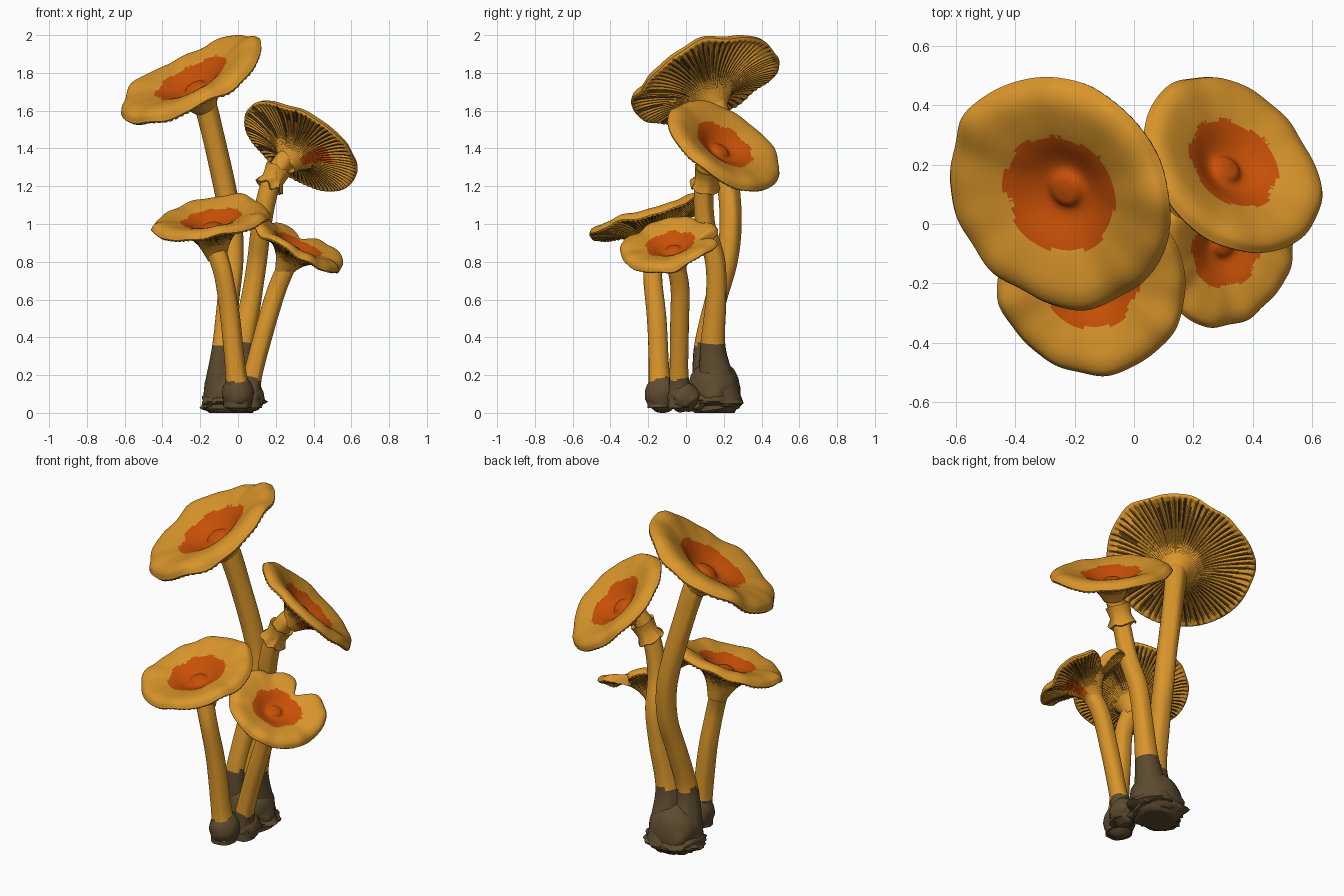
import bpy, bmesh, math, random
from mathutils import Vector, noise

random.seed(4)
cube = bpy.data.objects.get("Cube")
if cube:
    bpy.data.objects.remove(cube)


def material(name, rgb):
    m = bpy.data.materials.new(name)
    m.use_nodes = True
    m.diffuse_color = (*rgb, 1)
    bsdf = m.node_tree.nodes["Principled BSDF"]
    bsdf.inputs["Base Color"].default_value = (*rgb, 1)
    bsdf.inputs["Roughness"].default_value = 0.8
    return m


GOLD, ORANGE, SOIL, GROOVE = range(4)
PALETTE = [material("golden flesh", (0.7, 0.305, 0.024)),
           material("orange centre", (0.58, 0.08, 0.002)),
           material("soil brown", (0.11, 0.07, 0.028)),
           material("dark gill groove", (0.09, 0.045, 0.011))]


def finish(name, bm):
    bmesh.ops.recalc_face_normals(bm, faces=bm.faces)
    mesh = bpy.data.meshes.new(name)
    bm.to_mesh(mesh)
    bm.free()
    for m in PALETTE:
        mesh.materials.append(m)
    ob = bpy.data.objects.new(name, mesh)
    bpy.context.collection.objects.link(ob)
    bpy.ops.object.select_all(action="DESELECT")
    ob.select_set(True)
    bpy.context.view_layer.objects.active = ob
    bpy.ops.object.shade_smooth_by_angle(angle=math.radians(50))


def smooth_path(points, steps):
    """Catmull-Rom interpolation through points of any dimension."""
    pts = [Vector(p) for p in points]
    pts = [pts[0] * 2 - pts[1]] + pts + [pts[-1] * 2 - pts[-2]]
    out = []
    for i in range(1, len(pts) - 2):
        a, b, c, d = pts[i - 1:i + 3]
        for s in range(steps):
            t = s / steps
            out.append(0.5 * (2 * b + (c - a) * t + (2 * a - 5 * b + 4 * c - d) * t * t
                              + (3 * b - a - 3 * c + d) * t ** 3))
    return out + [pts[-2]]


def bridge(bm, rings, paint):
    """Skin consecutive closed rings; paint(row, column, face) gives the colour."""
    n = len(rings[0])
    for i in range(len(rings) - 1):
        for j in range(n):
            k = (j + 1) % n
            f = bm.faces.new((rings[i][j], rings[i][k], rings[i + 1][k], rings[i + 1][j]))
            f.material_index = paint(i, j, f)


# Stems: path points are (x, y, z, radius)
def stem(name, points, soil_top, sides=32):
    bm = bmesh.new()
    path = smooth_path(points, 10)
    rings = []
    for i, p in enumerate(path):
        tangent = (path[min(i + 1, len(path) - 1)] - path[max(i - 1, 0)]).to_3d().normalized()
        turn = Vector((0, 0, 1)).rotation_difference(tangent)
        ring = []
        for j in range(sides):
            a = math.tau * j / sides
            d = Vector((math.cos(a), math.sin(a), 0))
            r = p[3] * (1 + 0.1 * noise.noise(d * 1.5 + Vector((0, 0, p[2] * 2))))
            ring.append(bm.verts.new(p.to_3d() + turn @ d * r))
        rings.append(ring)

    def paint(i, j, f):
        c = f.calc_center_median()
        return SOIL if c.z < soil_top + 0.03 * noise.noise(c * 14) else GOLD
    bridge(bm, rings, paint)
    bm.faces.new(rings[0]).material_index = SOIL
    bm.faces.new(rings[-1])
    finish(name, bm)


# Cap profile in units of cap radius, from the middle of the top to the stem
TOP = [(0.01, -0.11), (0.1, -0.125), (0.17, -0.17), (0.26, -0.155), (0.45, -0.055),
       (0.65, 0.01), (0.82, 0.04), (0.94, 0.01), (1.0, -0.07)]
UNDER = [(1.0, -0.07), (0.975, -0.11), (0.9, -0.11), (0.7, -0.14), (0.45, -0.22),
         (0.27, -0.36), (0.15, -0.56)]
GILLS, PER_GILL = 72, 4


def cap(name, centre, normal, radius, wave, funnel, patch=None, notch=None):
    bm = bmesh.new()
    turn = Vector((0, 0, 1)).rotation_difference(Vector(normal))
    lower = [(r, -0.11 + (h + 0.11) * funnel) if h < -0.11 else (r, h) for r, h in UNDER]
    top, under = smooth_path(TOP, 6), smooth_path(lower, 3)[1:]
    n = GILLS * PER_GILL
    waves = [(k, random.uniform(0, math.tau), amp) for k, amp in
             ((2, 1), (3, 0.8), (5, 0.6), (8, 0.5), (13, 0.25))]
    rings = []
    for i, (t, h) in enumerate(top + under):
        below = i - len(top)
        depth = math.sin(math.pi * max(0, below) / len(under)) * 0.04 * t
        ring = []
        for j in range(n):
            a = math.tau * j / n
            w = wave * sum(amp * math.sin(k * a + ph) for k, ph, amp in waves)
            r = t * (1 + 0.35 * w * t ** 2)
            z = h + w * t ** 3
            if j % PER_GILL in (2, 3):
                z += depth
            if notch is not None:
                away = (a - notch + math.pi) % math.tau - math.pi
                cut = math.exp(-(away / 0.2) ** 2) * t ** 3
                r -= 0.4 * cut
                z -= 0.12 * cut
            local = Vector((r * math.cos(a), r * math.sin(a), z)) * radius
            ring.append(bm.verts.new(Vector(centre) + turn @ local))
        rings.append(ring)
    spans = [(random.randint(0, 6), random.randint(9, 14), random.random()) for _ in range(GILLS)]

    def paint(i, j, f):
        a = math.tau * j / n
        if i < len(top) - 1:
            edge = 0.48 + 0.06 * noise.noise(Vector((math.cos(a), math.sin(a), radius)) * 2)
            edge += 0.012 * noise.noise(Vector((a * 20, radius, 0)))
            return ORANGE if top[i][0] < edge else GOLD
        row = i - len(top) + 1
        if patch is not None and 9 < row < 16:
            if abs((a - patch + math.pi) % math.tau - math.pi) < 0.35:
                return ORANGE
        first, last, wide = spans[j // PER_GILL]
        if first < row < last and (j % PER_GILL == 2 or (wide < 0.2 and j % PER_GILL == 1)):
            return GROOVE
        return GOLD
    bridge(bm, rings, paint)
    bm.faces.new(rings[0]).material_index = ORANGE
    finish(name, bm)


# Ragged skirt around a stem
def skirt(name, centre, axis):
    bm = bmesh.new()
    turn = Vector((0, 0, 1)).rotation_difference(Vector(axis))
    rings = []
    for r, z, rough in ((0.045, 0.055, 0), (0.072, 0.065, 0.15), (0.066, 0.04, 0.1),
                        (0.06, 0.0, 0.1), (0.08, -0.045, 0.4), (0.072, -0.05, 0.4), (0.045, -0.01, 0)):
        ring = []
        for j in range(40):
            a = math.tau * j / 40
            v = rough * noise.noise(Vector((math.cos(a), math.sin(a), 0)) * 2)
            r2 = r * (1 + 0.4 * v)
            p = Vector((r2 * math.cos(a), r2 * math.sin(a), z + 0.06 * v))
            ring.append(bm.verts.new(Vector(centre) + turn @ p))
        rings.append(ring)
    bridge(bm, rings, lambda i, j, f: GOLD)
    finish(name, bm)


# Lumpy soil clods at the foot
def clod(name, centre, size, rough):
    bm = bmesh.new()
    bmesh.ops.create_icosphere(bm, subdivisions=4, radius=1)
    for v in bm.verts:
        d = v.co.normalized()
        bump = noise.noise(d * 2 + Vector(centre) * 9) + 0.5 * noise.noise(d * 6)
        low = 1 if d.z < 0.1 else 0.4
        p = d * (1 + rough * low * bump)
        v.co = Vector(centre) + Vector([p[k] * size[k] for k in range(3)])
        v.co.z = max(v.co.z, 0.0)
    for f in bm.faces:
        f.material_index = SOIL
    finish(name, bm)


stem("tall_stem", [(-0.075, 0.13, 0.03, 0.11), (-0.08, 0.12, 0.15, 0.092), (-0.075, 0.1, 0.35, 0.06),
                   (-0.05, 0.16, 0.6, 0.058), (-0.03, 0.215, 0.8, 0.058), (-0.035, 0.235, 1.0, 0.057),
                   (-0.07, 0.225, 1.2, 0.057), (-0.12, 0.195, 1.42, 0.058), (-0.17, 0.16, 1.62, 0.062),
                   (-0.2, 0.135, 1.68, 0.06)], 0.36)
cap("tall_cap", (-0.257, 0.095, 1.78), (-0.44, -0.32, 0.84), 0.412, 0.033, 0.85)

stem("ringed_stem", [(0.0, 0.18, 0.03, 0.12), (0.01, 0.16, 0.15, 0.1), (0.025, 0.14, 0.35, 0.068),
                     (0.07, 0.16, 0.6, 0.055), (0.1, 0.155, 0.8, 0.053), (0.125, 0.1, 1.0, 0.052),
                     (0.17, 0.095, 1.2, 0.05), (0.235, 0.12, 1.32, 0.052), (0.285, 0.16, 1.37, 0.05)], 0.36)
cap("ringed_cap", (0.34, 0.21, 1.43), (0.49, 0.49, 0.72), 0.338, 0.018, 0.9, patch=-0.6)
skirt("stem_skirt", (0.185, 0.108, 1.235), (0.45, 0.15, 0.88))

stem("front_stem", [(0.0, -0.13, 0.03, 0.075), (0.0, -0.135, 0.12, 0.07), (-0.01, -0.145, 0.22, 0.055),
                    (-0.04, -0.155, 0.5, 0.052), (-0.075, -0.175, 0.72, 0.05), (-0.115, -0.165, 0.86, 0.052),
                    (-0.13, -0.175, 0.94, 0.05)], 0.17)
cap("front_cap", (-0.145, -0.2, 1.04), (-0.14, -0.29, 0.95), 0.322, 0.033, 1.4)

stem("side_stem", [(0.06, -0.03, 0.03, 0.07), (0.065, -0.035, 0.12, 0.06), (0.085, -0.04, 0.22, 0.05),
                   (0.145, -0.035, 0.45, 0.05), (0.205, -0.03, 0.65, 0.05), (0.255, -0.05, 0.77, 0.048),
                   (0.275, -0.06, 0.81, 0.042)], 0.18)
cap("side_cap", (0.32, -0.08, 0.905), (0.46, -0.2, 0.865), 0.272, 0.045, 1.3, patch=0.0, notch=1.5)

clod("rear_clod", (-0.03, 0.15, 0.11), (0.15, 0.14, 0.17), 0.13)
clod("rear_crust", (-0.03, 0.15, 0.06), (0.165, 0.15, 0.065), 0.25)
clod("front_clod", (0.0, -0.125, 0.1), (0.085, 0.092, 0.1), 0.06)
clod("side_clod", (0.065, -0.01, 0.085), (0.075, 0.085, 0.08), 0.15)
